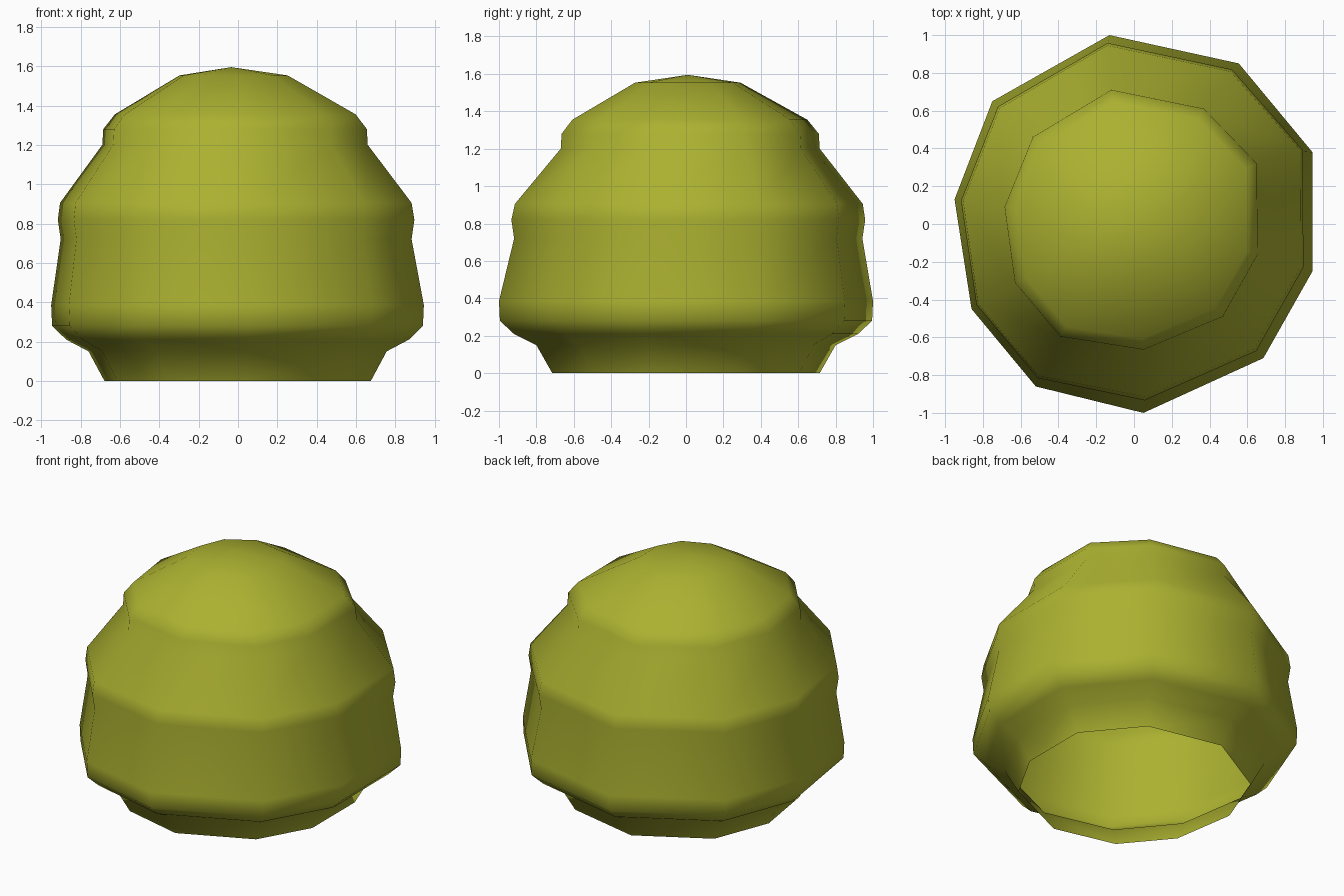
import bpy, bmesh, math

if "Cube" in bpy.data.objects:
    bpy.data.objects.remove(bpy.data.objects["Cube"])

# uneven ten-sided outlines (unit scale): wide lower body and upper cap
LOW = [(-.13, 1.0), (.555, .85), (.945, .38), (.945, -.25), (.685, -.71),
       (.05, -1.0), (-.52, -.86), (-.86, -.45), (-.95, .13), (-.75, .65)]
TOP = [(-.12, .71), (.37, .61), (.65, .32), (.655, -.16), (.47, -.49),
       (.05, -.665), (-.39, -.595), (-.63, -.31), (-.685, .09), (-.535, .46)]

# profile: height, scale, blend towards the upper outline
PROFILE = [(0, .715, 0), (.15, .80, 0), (.21, .92, 0), (.28, .995, 0), (.385, 1, 0),
           (.72, .935, .4), (.82, .95, .4), (.905, .935, .5),
           (1.20, .70, 1), (1.28, .695, 1), (1.355, .635, 1), (1.553, .285, 1)]

bm = bmesh.new()
rings = []
for z, s, t in PROFILE:
    ring = []
    for (ax, ay), (bx, by) in zip(LOW, TOP):
        x = ax * (1 - t) + bx / .695 * t
        y = ay * (1 - t) + by / .695 * t
        off = max(0, z - 1.35) * -.08      # slight lean at the crown
        ring.append(bm.verts.new((x * s + off, y * s, z)))
    rings.append(ring)

# side walls
for a, b in zip(rings, rings[1:]):
    for i in range(10):
        j = (i + 1) % 10
        bm.faces.new((a[j], a[i], b[i], b[j]))
# crown
apex = bm.verts.new((-.035, .01, 1.595))
for i in range(10):
    bm.faces.new((rings[-1][(i + 1) % 10], rings[-1][i], apex))

for f in bm.faces:
    f.smooth = True
bm.normal_update()
if apex.normal.z < 0:
    bmesh.ops.reverse_faces(bm, faces=bm.faces[:])

mesh = bpy.data.meshes.new("ribbed_dome_shell")
bm.to_mesh(mesh)
bm.free()
mat = bpy.data.materials.new("olive_yellow")
mat.diffuse_color = (.41, .44, .03, 1)
mat.use_nodes = True
mat.node_tree.nodes["Principled BSDF"].inputs["Base Color"].default_value = mat.diffuse_color
mesh.materials.append(mat)
obj = bpy.data.objects.new("ribbed_dome_shell", mesh)
bpy.context.collection.objects.link(obj)
